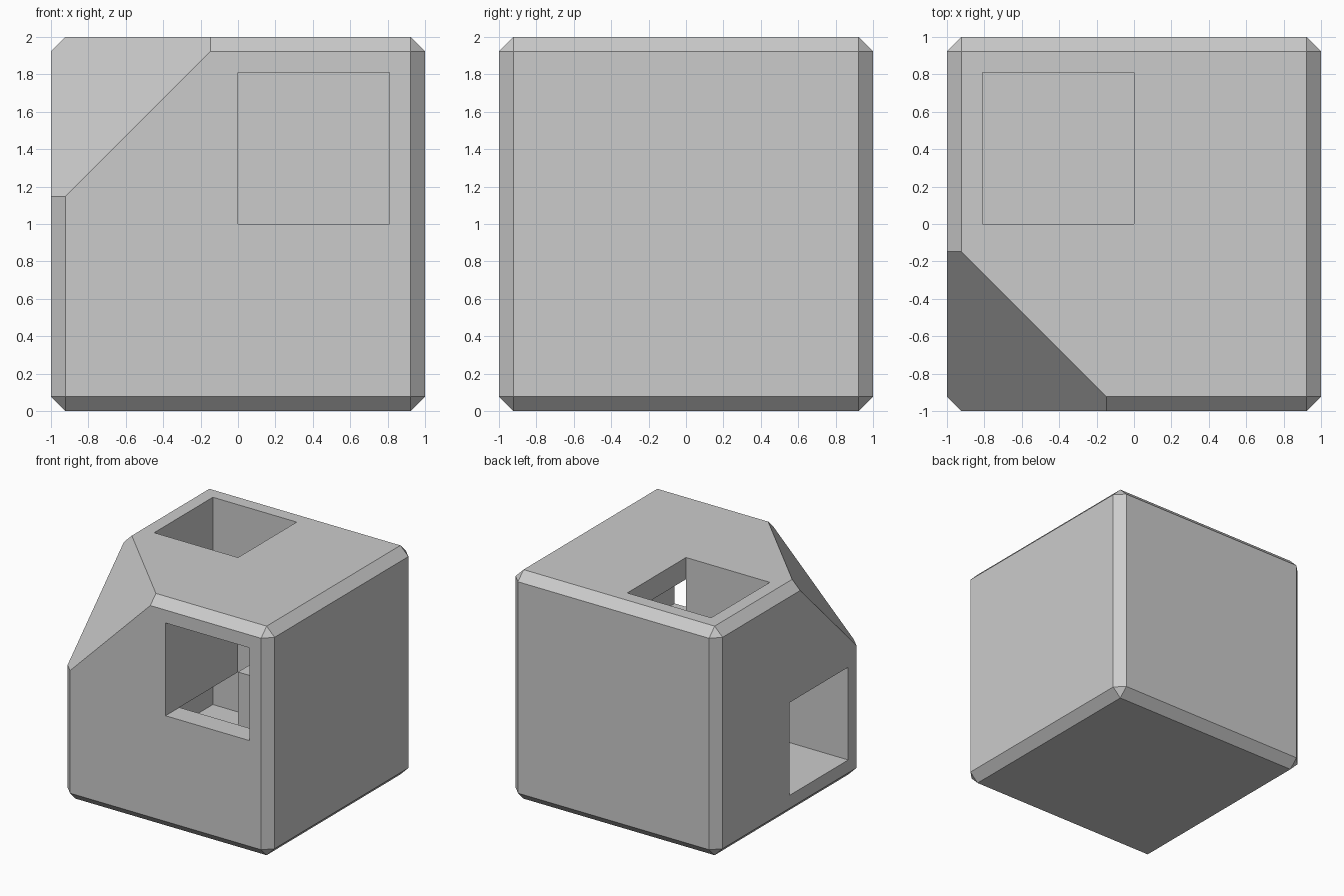
import bpy, bmesh
from mathutils import Vector
from itertools import product

BEVEL, INNER = 0.077, 0.81
CENTRE = Vector((0, 0, 1))

default = bpy.data.objects.get("Cube")
if default:
    bpy.data.objects.remove(default, do_unlink=True)

grey = bpy.data.materials.new("light grey")
grey.use_nodes = True
grey.diffuse_color = (0.6, 0.6, 0.6, 1)
grey.node_tree.nodes["Principled BSDF"].inputs["Base Color"].default_value = (0.6, 0.6, 0.6, 1)


def make_object(name, bm):
    bmesh.ops.recalc_face_normals(bm, faces=bm.faces[:])
    mesh = bpy.data.meshes.new(name)
    bm.to_mesh(mesh)
    bm.free()
    obj = bpy.data.objects.new(name, mesh)
    obj.location = CENTRE
    mesh.materials.append(grey)
    bpy.context.collection.objects.link(obj)
    return obj


# Outer block: chamfered cube with one large corner sliced off
bm = bmesh.new()
bmesh.ops.create_cube(bm, size=2)
bmesh.ops.bevel(bm, geom=bm.edges[:], offset=BEVEL, segments=1,
                affect='EDGES', profile=0.5)
diagonal = Vector((-1, -1, 1))
cut = bmesh.ops.bisect_plane(bm, geom=bm.verts[:] + bm.edges[:] + bm.faces[:],
                             dist=1e-5, plane_co=diagonal * (2.07 / 3),
                             plane_no=diagonal, clear_outer=True)
rim = [e for e in cut["geom_cut"] if isinstance(e, bmesh.types.BMEdge)]
bmesh.ops.contextual_create(bm, geom=rim)
block = make_object("hollow_block", bm)

# Cavity: ring of six inner octants (two opposite ones stay solid) plus three exits
bounds = (-1.3, -INNER, 0, INNER, 1.3)
cells = set(product((1, 2), repeat=3)) - {(1, 1, 2), (2, 2, 1)}
cells |= {(1, 2, 3), (2, 0, 2), (0, 1, 1)}
bm = bmesh.new()
for cell in cells:
    for axis, side in product(range(3), (0, 1)):
        neighbour = list(cell)
        neighbour[axis] += 2 * side - 1
        if tuple(neighbour) in cells:
            continue
        u, v = [a for a in range(3) if a != axis]
        corners = []
        for du, dv in ((0, 0), (1, 0), (1, 1), (0, 1)):
            step = [0, 0, 0]
            step[axis], step[u], step[v] = side, du, dv
            corners.append(bm.verts.new([bounds[c + s] for c, s in zip(cell, step)]))
        bm.faces.new(corners)
bmesh.ops.remove_doubles(bm, verts=bm.verts[:], dist=1e-4)
cutter = make_object("cavity_cutter", bm)
cutter.hide_render = True

# Carve the cavity and drop the cutter
carve = block.modifiers.new("carve", 'BOOLEAN')
carve.operation = 'DIFFERENCE'
carve.solver = 'EXACT'
carve.object = cutter
bpy.context.view_layer.objects.active = block
block.select_set(True)
bpy.ops.object.modifier_apply(modifier=carve.name)
bpy.data.objects.remove(cutter, do_unlink=True)
